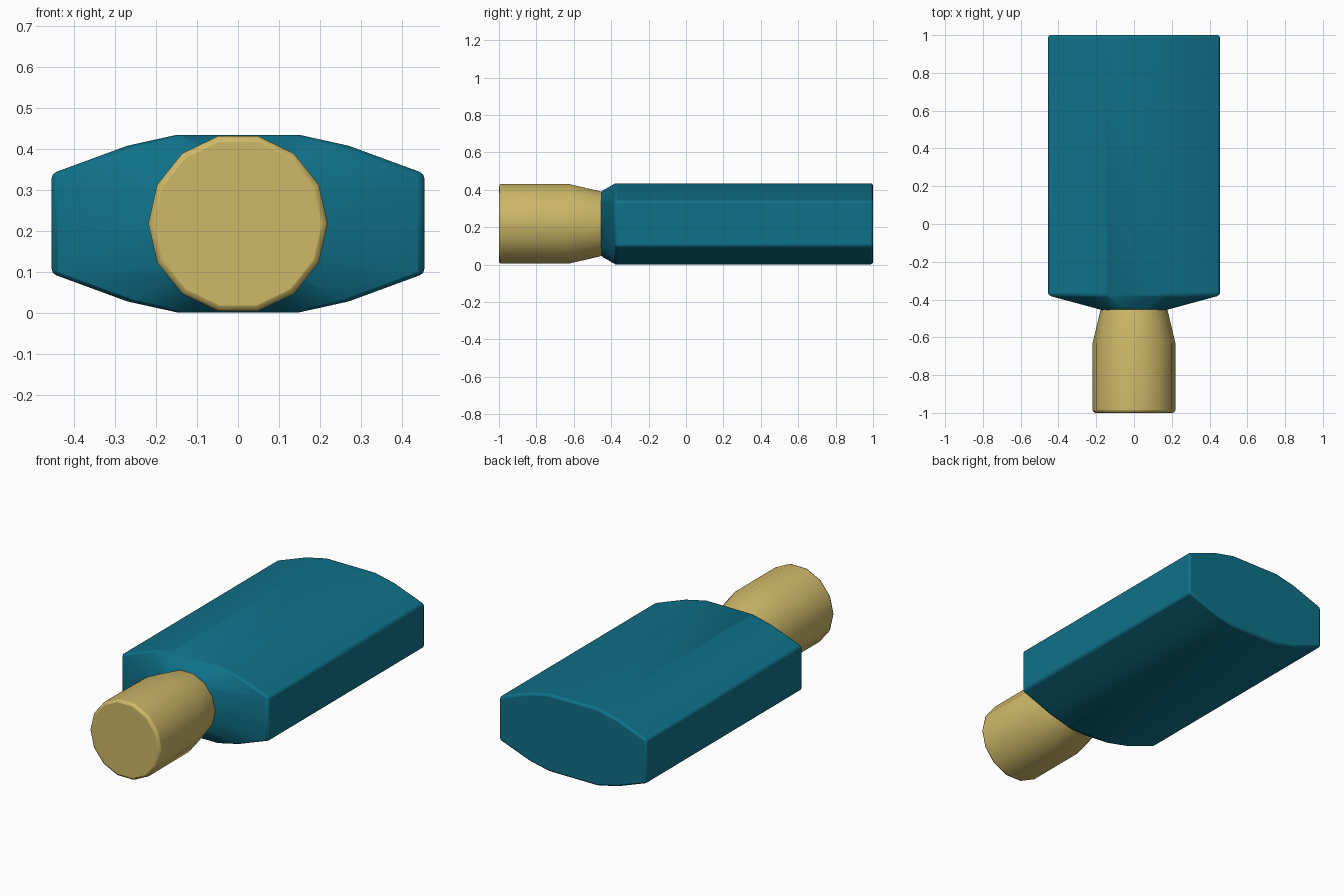
import bpy, bmesh, math

cube = bpy.data.objects.get("Cube")
if cube:
    bpy.data.objects.remove(cube, do_unlink=True)

MID = 0.2185  # height of the long axis


def material(name, rgb):
    m = bpy.data.materials.new(name)
    m.use_nodes = True
    m.diffuse_color = (*rgb, 1)
    bsdf = m.node_tree.nodes["Principled BSDF"]
    bsdf.inputs["Base Color"].default_value = (*rgb, 1)
    bsdf.inputs["Roughness"].default_value = 0.6
    return m


def ring(radius, sides, offset):
    """Points of a regular polygon in the xz plane."""
    return [(radius * math.cos(offset + math.tau * i / sides),
             radius * math.sin(offset + math.tau * i / sides)) for i in range(sides)]


def loft(name, sections, mat, bevel, angle):
    """Skin a list of (y, points) sections and cap both ends."""
    bm = bmesh.new()
    loops = [[bm.verts.new((x, y, z + MID)) for x, z in pts] for y, pts in sections]
    for a, b in zip(loops, loops[1:]):
        for i in range(len(a)):
            j = (i + 1) % len(a)
            bm.faces.new((a[i], a[j], b[j], b[i]))
    bm.faces.new(loops[0])
    bm.faces.new(loops[-1])
    bmesh.ops.recalc_face_normals(bm, faces=bm.faces)
    me = bpy.data.meshes.new(name)
    bm.to_mesh(me)
    bm.free()
    me.materials.append(mat)
    ob = bpy.data.objects.new(name, me)
    bpy.context.collection.objects.link(ob)
    mod = ob.modifiers.new("Soft edges", "BEVEL")
    mod.width = bevel
    mod.segments = 2
    mod.limit_method = "ANGLE"
    mod.angle_limit = math.radians(angle)
    bpy.ops.object.select_all(action="DESELECT")
    bpy.context.view_layer.objects.active = ob
    ob.select_set(True)
    bpy.ops.object.shade_smooth_by_angle(angle=math.radians(30))
    return ob


teal = material("teal", (0.0048, 0.165, 0.25))
tan = material("tan", (0.62, 0.48, 0.14))

# Flat body: one quarter of the outline, mirrored to all four
quarter = [(0.455, 0.122), (0.27, 0.190), (0.15, 0.2165)]
upper = quarter + [(-x, z) for x, z in reversed(quarter)]
outline = upper + [(-x, -z) for x, z in upper]
loft("body", [(-0.455, ring(0.178, 12, math.radians(15))),
              (-0.378, outline), (1.0, outline)], teal, 0.012, 35)

# Tapered stopper
start = math.pi / 2 - math.pi / 14
loft("stopper", [(-1.0, ring(0.219, 14, start)),
                 (-0.63, ring(0.219, 14, start)),
                 (-0.44, ring(0.174, 14, start))], tan, 0.014, 35)
